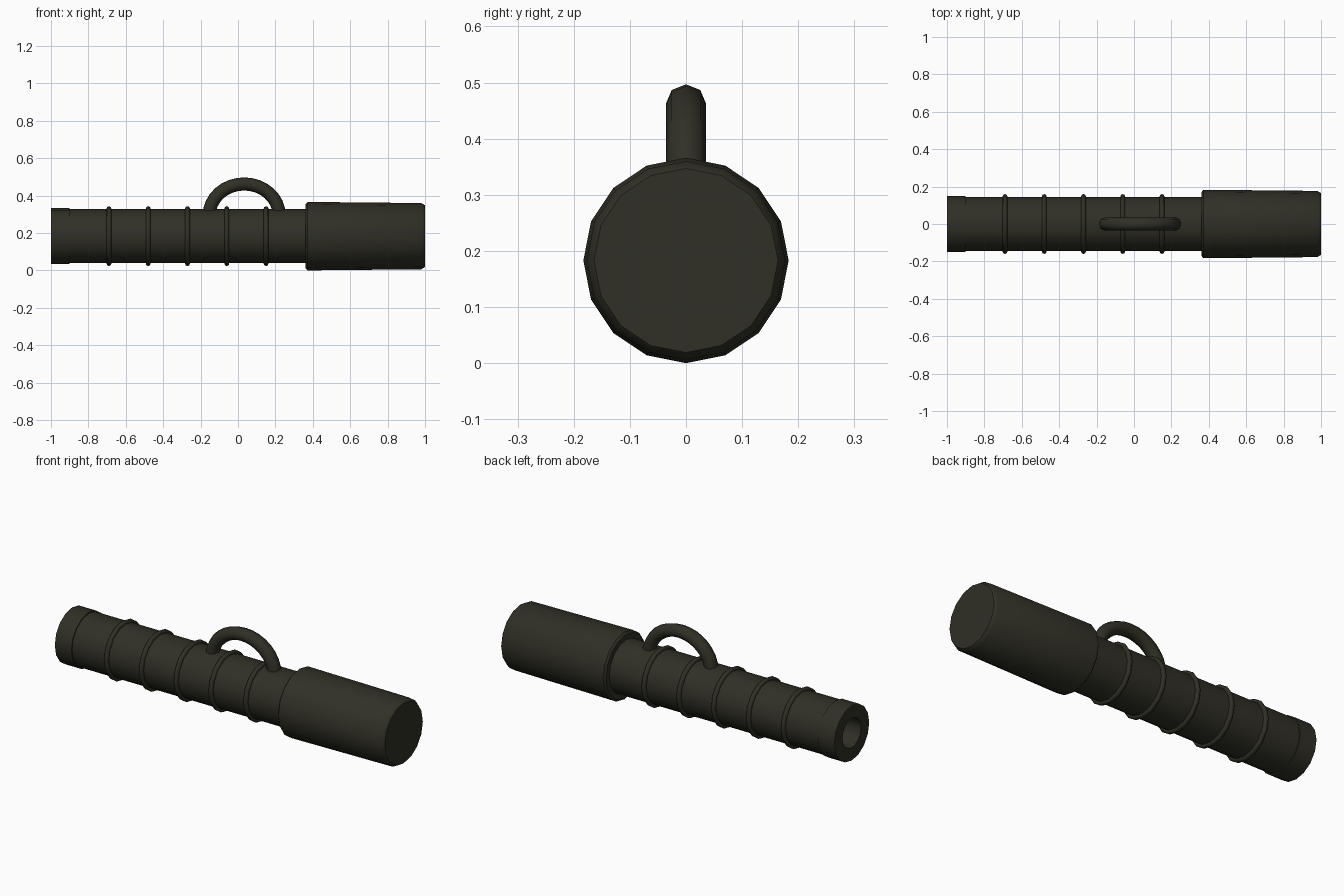
import bpy, bmesh, math
from mathutils import Vector

if "Cube" in bpy.data.objects:
    bpy.data.objects.remove(bpy.data.objects["Cube"])

AXIS_Z = 0.183
SIDES = 16

mat = bpy.data.materials.new("dark olive")
mat.diffuse_color = (0.030, 0.029, 0.019, 1)
mat.use_nodes = True
mat.node_tree.nodes["Principled BSDF"].inputs["Base Color"].default_value = mat.diffuse_color


def finish(name, bm, angle=35):
    bmesh.ops.recalc_face_normals(bm, faces=bm.faces[:])
    me = bpy.data.meshes.new(name)
    bm.to_mesh(me)
    bm.free()
    me.materials.append(mat)
    ob = bpy.data.objects.new(name, me)
    bpy.context.collection.objects.link(ob)
    bpy.ops.object.select_all(action='DESELECT')
    ob.select_set(True)
    bpy.context.view_layer.objects.active = ob
    bpy.ops.object.shade_smooth_by_angle(angle=math.radians(angle))
    return ob


def bridge(bm, a, b):
    n = len(a)
    for i in range(n):
        bm.faces.new((a[i], a[(i + 1) % n], b[(i + 1) % n], b[i]))


def lathe(name, profile, closed=False, angle=35):
    """Turn an (x, radius) profile about the long axis."""
    bm = bmesh.new()
    rings = []
    for x, r in profile:
        rings.append([bm.verts.new((x, r * math.sin(2 * math.pi * i / SIDES),
                                    AXIS_Z + r * math.cos(2 * math.pi * i / SIDES)))
                      for i in range(SIDES)])
    for a, b in zip(rings, rings[1:]):
        bridge(bm, a, b)
    if closed:
        bridge(bm, rings[-1], rings[0])
    else:
        bm.faces.new(rings[0])
        bm.faces.new(rings[-1])
    return finish(name, bm, angle)


# hollow tube with a thicker collar at the open end
lathe("tube", [(-0.5, 0.08), (-1.0, 0.08), (-1.0, 0.15), (-0.9, 0.15),
               (-0.9, 0.144), (0.4, 0.144)])

# wide end cap, slightly tapered with chamfered rims
lathe("end_cap", [(0.362, 0.172), (0.372, 0.183), (0.98, 0.177), (0.998, 0.166), (1.0, 0.164)])

# raised rings along the tube
for k in range(5):
    cx = -0.69 + 0.21 * k
    prof = [(cx + 0.013 * math.cos(math.pi * j / 4), 0.147 + 0.013 * math.sin(math.pi * j / 4))
            for j in range(8)]
    lathe(f"ring_{k + 1}", prof, closed=True, angle=60)

# arched carrying handle, ends sunk in the tube
bm = bmesh.new()
N, rings = 16, []
for i in range(N + 1):
    t = math.pi * i / N
    c = Vector((0.033 - 0.187 * math.cos(t), 0, 0.295 + 0.167 * math.sin(t)))
    out = Vector((-math.cos(t) / 0.187, 0, math.sin(t) / 0.167)).normalized()
    rings.append([bm.verts.new(c + out * 0.035 * math.cos(j * math.pi / 4)
                               + Vector((0, 0.036 * math.sin(j * math.pi / 4), 0)))
                  for j in range(8)])
for a, b in zip(rings, rings[1:]):
    bridge(bm, a, b)
bm.faces.new(rings[0])
bm.faces.new(rings[-1])
finish("handle", bm, 60)
